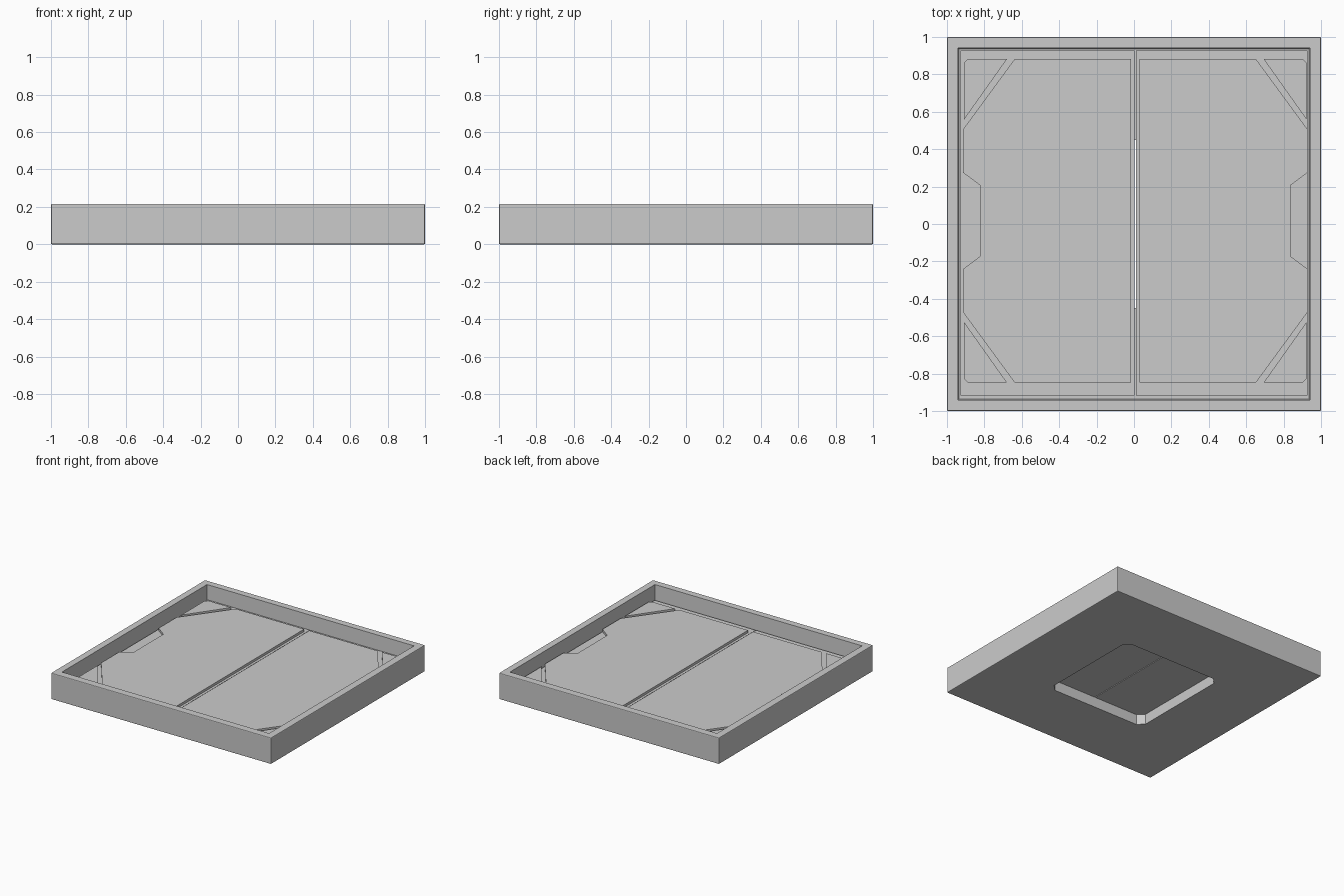
import bpy, bmesh

if "Cube" in bpy.data.objects:
    bpy.data.objects.remove(bpy.data.objects["Cube"])

CX, CY = 0.007, 0.017        # centre of the raised door pattern
H, FLOOR, DOOR, PANEL = 0.216, 0.085, 0.10, 0.12


def finish(name, bm):
    bmesh.ops.recalc_face_normals(bm, faces=bm.faces)
    me = bpy.data.meshes.new(name)
    bm.to_mesh(me)
    bm.free()
    ob = bpy.data.objects.new(name, me)
    bpy.context.collection.objects.link(ob)
    return ob


def prism(name, pts, z0, z1, top=1.0, bevel=0.0):
    """Extruded outline; top scales the upper outline for a taper."""
    bm = bmesh.new()
    lo = [bm.verts.new((x, y, z0)) for x, y in pts]
    hi = [bm.verts.new((x * top, y * top, z1)) for x, y in pts]
    bm.faces.new(lo)
    bm.faces.new(hi)
    n = len(pts)
    for i in range(n):
        j = (i + 1) % n
        bm.faces.new((lo[i], lo[j], hi[j], hi[i]))
    bmesh.ops.recalc_face_normals(bm, faces=bm.faces)
    if bevel:
        bmesh.ops.bevel(bm, geom=bm.edges[:], offset=bevel, segments=2,
                        profile=0.5, affect='EDGES')
    return finish(name, bm)


def rect(x0, x1, y0, y1):
    return [(x0, y0), (x1, y0), (x1, y1), (x0, y1)]


def cut(ob, cutter):
    mod = ob.modifiers.new("cut", 'BOOLEAN')
    mod.operation, mod.solver, mod.object = 'DIFFERENCE', 'EXACT', cutter
    bpy.context.view_layer.objects.active = ob
    bpy.ops.object.modifier_apply(modifier=mod.name)
    bpy.data.objects.remove(cutter)


# Square frame with a tapered pocket above and a chamfered hatch opening below
frame = prism("frame", rect(-1, 1, -1, 1), 0, H, bevel=0.006)
w = 0.936
cut(frame, prism("pocket_cutter", rect(-w, w, -w, w), FLOOR, H + 0.01, top=1.006))
a, b = 0.45, 0.40
octagon = [(a, -b), (a, b), (b, a), (-b, a), (-a, b), (-a, -b), (-b, -a), (b, -a)]
cut(frame, prism("hatch_cutter", octagon, -0.05, FLOOR + 0.02))

# Two sliding doors with a thin seam between them
prism("left_door", rect(-0.927, 0.004, -0.917, 0.927), FLOOR, DOOR)
prism("right_door", rect(0.010, 0.927, -0.917, 0.927), FLOOR, DOOR)

# Raised panels: cut corners and a notch in the outer side
half = [(0.023, 0.865), (0.645, 0.865), (0.92, 0.49), (0.92, 0.257), (0.83, 0.19)]
outline = half + [(x, -y) for x, y in reversed(half)]
corner = [(0.915, 0.542), (0.915, 0.845), (0.895, 0.865), (0.686, 0.865)]
for side, sx in (("left", -1), ("right", 1)):
    prism(side + "_panel", [(CX + sx * x, CY + y) for x, y in outline], DOOR - 0.005, PANEL)
    # Corner plates
    for end, sy in (("front", -1), ("back", 1)):
        prism(f"{end}_{side}_corner_plate",
              [(CX + sx * x, CY + sy * y) for x, y in corner], DOOR - 0.005, PANEL)
